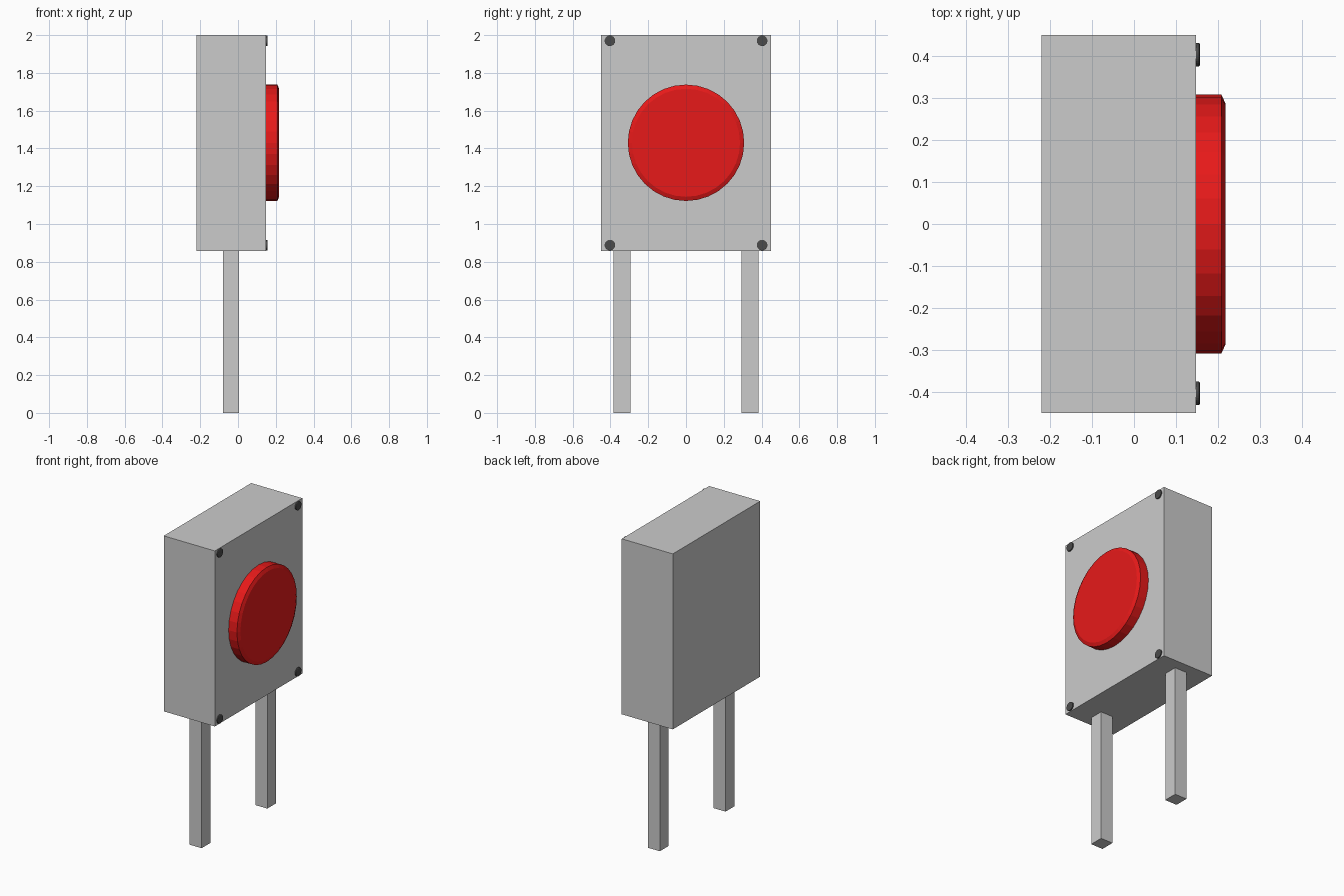
import bpy
from math import pi

if "Cube" in bpy.data.objects:
    bpy.data.objects.remove(bpy.data.objects["Cube"])

def box(name, x0, x1, y0, y1, z0, z1):
    bpy.ops.mesh.primitive_cube_add(size=1, location=((x0 + x1) / 2, (y0 + y1) / 2, (z0 + z1) / 2))
    ob = bpy.context.object
    ob.name = name
    ob.scale = (x1 - x0, y1 - y0, z1 - z0)
    bpy.ops.object.transform_apply(location=False, rotation=False, scale=True)
    return ob

def disc(name, y, z, x0, x1, radius, sides, rim_depth, rim_inset, mat):
    # cylinder along +x whose front rim is pulled in to form a chamfer
    bpy.ops.mesh.primitive_cylinder_add(vertices=sides, radius=radius, depth=x1 - rim_depth - x0)
    ob = bpy.context.object
    ob.name = name
    bpy.ops.object.mode_set(mode='EDIT')
    bpy.ops.object.mode_set(mode='OBJECT')
    me = ob.data
    import bmesh
    bm = bmesh.new()
    bm.from_mesh(me)
    top = max(bm.faces, key=lambda f: f.calc_center_median().z)
    bmesh.ops.inset_region(bm, faces=[top], thickness=rim_inset)
    for v in top.verts:
        v.co.z += rim_depth
    bm.to_mesh(me)
    bm.free()
    ob.rotation_euler = (0, pi / 2, 0)
    ob.location = ((x0 + x1 - rim_depth) / 2, y, z)
    me.materials.append(mat)
    return ob

def material(name, rgb):
    m = bpy.data.materials.new(name)
    m.diffuse_color = (*rgb, 1)
    m.use_nodes = True
    m.node_tree.nodes["Principled BSDF"].inputs["Base Color"].default_value = m.diffuse_color
    return m

red = material("red", (0.8, 0.01, 0.01))
dark = material("dark_metal", (0.07, 0.07, 0.07))

# Housing
box("housing", -0.22, 0.148, -0.45, 0.45, 0.857, 2.0)

# Legs
for side, s in (("left", -1), ("right", 1)):
    box(side + "_leg", -0.08, 0.006, s * 0.338 - 0.045, s * 0.338 + 0.045, 0, 0.86)

# Push button
disc("button", 0, 1.43, 0.14, 0.218, 0.308, 32, 0.01, 0.022, red)

# Corner screws
for y in (-0.403, 0.403):
    for z in (0.888, 1.97):
        disc("screw", y, z, 0.14, 0.157, 0.028, 32, 0.002, 0.003, dark)
